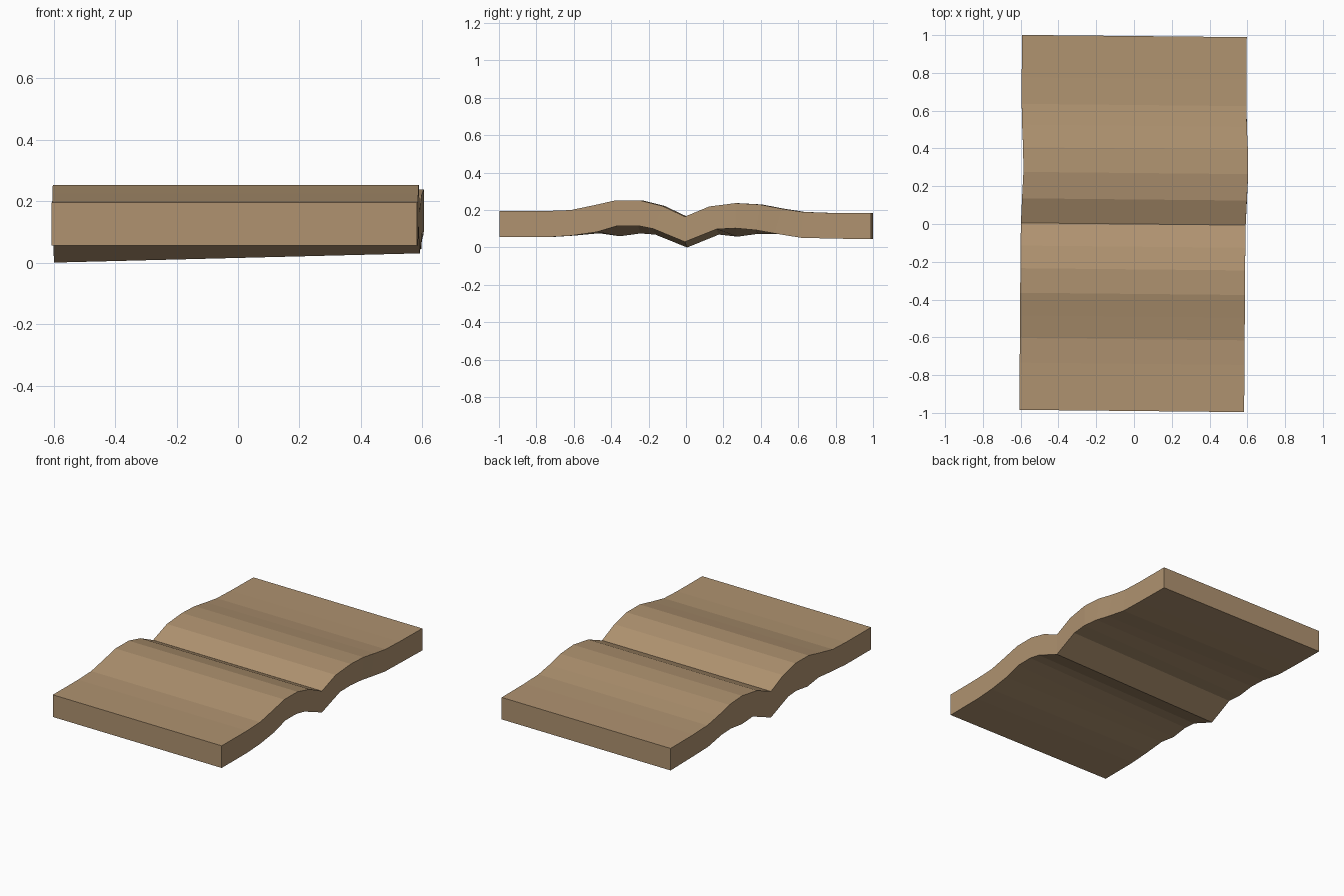
import bpy
import bmesh
import math

default_cube = bpy.data.objects.get("Cube")
if default_cube:
    bpy.data.objects.remove(default_cube, do_unlink=True)

HALF_WIDTH = 0.595
SKEW = 0.01


def make_material(name, colour):
    material = bpy.data.materials.new(name)
    material.use_nodes = True
    material.diffuse_color = colour
    material.node_tree.nodes["Principled BSDF"].inputs["Base Color"].default_value = colour
    return material


def sideways_drift(y):
    """Slight hand-made wander of the long edges."""
    return 0.007 * y - 0.005 + 0.013 * math.exp(-((y - 0.3) / 0.2) ** 2)


def edge_point(bm, side, y, z):
    """Vertex on the left (+1) or right (-1) edge of the slab."""
    x = side * HALF_WIDTH + sideways_drift(y)
    return bm.verts.new((x, y - SKEW * x, z))


# Stations: top y, top z, underside y, underside z at left, underside z at right
STATIONS = [
    (-.99, .195, -.99, .055, .055),
    (-.74, .195, -.74, .055, .055),
    (-.61, .2, -.61, .063, .063),
    (-.49, .225, -.47, .083, .076),
    (-.37, .252, -.36, .116, .06),
    (-.24, .252, -.25, .116, .075),
    (-.12, .222, -.17, .1, .069),
    (0, .165, 0, .03, 0),
    (.13, .219, .17, .098, .069),
    (.27, .237, .27, .103, .058),
    (.4, .23, .38, .093, .073),
    (.52, .207, .48, .075, .073),
    (.63, .19, .62, .052, .052),
    (.77, .185, .77, .048, .048),
    (.995, .183, .995, .044, .044),
]


def build_wavy_slab():
    """Bridge a four-cornered cross-section along the length of the slab."""
    bm = bmesh.new()
    rings = []
    for top_y, top_z, low_y, low_left, low_right in STATIONS:
        rings.append([
            edge_point(bm, -1, top_y, top_z),
            edge_point(bm, 1, top_y, top_z),
            edge_point(bm, 1, low_y, low_left),
            edge_point(bm, -1, low_y, low_right),
        ])

    # Top, sides and underside
    for ring, following in zip(rings, rings[1:]):
        for i in range(len(ring)):
            j = (i + 1) % len(ring)
            bm.faces.new((ring[i], ring[j], following[j], following[i]))

    # Front and back ends
    bm.faces.new(rings[0])
    bm.faces.new(reversed(rings[-1]))
    bmesh.ops.recalc_face_normals(bm, faces=bm.faces)

    mesh = bpy.data.meshes.new("wavy_slab")
    bm.to_mesh(mesh)
    bm.free()
    slab = bpy.data.objects.new("wavy_slab", mesh)
    bpy.context.collection.objects.link(slab)
    return slab


slab = build_wavy_slab()
slab.data.materials.append(make_material("tan_parchment", (0.43, 0.29, 0.162, 1)))
